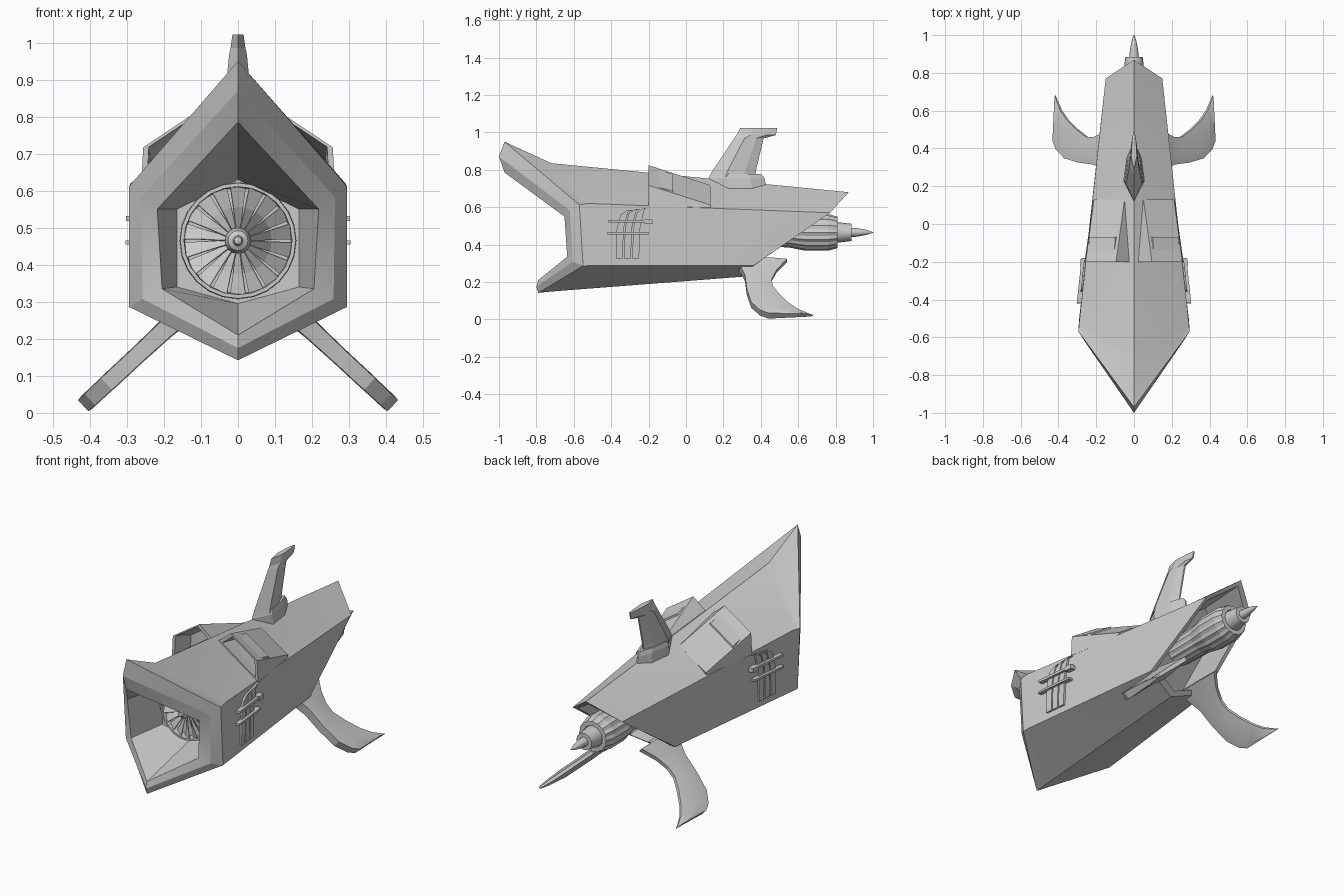
import bpy, bmesh, math
from mathutils import Vector, Matrix

if "Cube" in bpy.data.objects:
    bpy.data.objects.remove(bpy.data.objects["Cube"])

AX = 0.465  # height of the engine axis


def finish(name, bm, smooth=None):
    bmesh.ops.recalc_face_normals(bm, faces=bm.faces)
    me = bpy.data.meshes.new(name)
    bm.to_mesh(me)
    bm.free()
    ob = bpy.data.objects.new(name, me)
    bpy.context.collection.objects.link(ob)
    if smooth:
        bpy.ops.object.select_all(action='DESELECT')
        ob.select_set(True)
        bpy.context.view_layer.objects.active = ob
        bpy.ops.object.shade_smooth_by_angle(angle=math.radians(smooth))
    return ob


def add_loft(bm, rings, caps=True):
    loops = [[bm.verts.new(p) for p in r] for r in rings]
    n = len(loops[0])
    for a, b in zip(loops, loops[1:]):
        for i in range(n):
            j = (i + 1) % n
            bm.faces.new((a[i], a[j], b[j], b[i]))
    if caps:
        bm.faces.new(loops[0])
        bm.faces.new(loops[-1])


def loft(name, rings, smooth=None, caps=True):
    bm = bmesh.new()
    add_loft(bm, rings, caps)
    return finish(name, bm, smooth)


def lathe(name, profile, sides=24, ridge=0.0, smooth=None, caps=True):
    # profile of (y, radius) turned about the engine axis; ridge alternates radii
    rings = []
    for y, r in profile:
        ring = []
        for i in range(sides):
            a = 2 * math.pi * i / sides
            q = r * (1 - ridge * (i % 2))
            ring.append((q * math.sin(a), y, AX + q * math.cos(a)))
        rings.append(ring)
    return loft(name, rings, smooth, caps)


def hexring(top, sh, lo, bot):
    m = lambda p: (-p[0], p[1], p[2])
    return [(0, *top), sh, lo, (0, *bot), m(lo), m(sh)]


# Hull: one skin from the intake throat round the lip to the rear cavity
loft("hull", [
    hexring((-.42, .63), (.165, -.42, .55), (.165, -.42, .34), (-.42, .295)),
    hexring((-.97, .785), (.218, -.65, .55), (.205, -.635, .335), (-.79, .21)),
    hexring((-1.0, .87), (.262, -.62, .582), (.258, -.605, .308), (-.80, .175)),
    hexring((-.97, .95), (.294, -.57, .612), (.294, -.55, .286), (-.79, .142)),
    hexring((-.72, .835), (.29, -.52, .62), (.29, -.50, .288), (-.72, .149)),
    hexring((.87, .68), (.15, .77, .57), (.187, .36, .287), (.30, .228)),
    hexring((.845, .655), (.132, .75, .562), (.165, .38, .30), (.33, .25)),
    hexring((.58, .64), (.125, .50, .555), (.15, .16, .31), (.11, .26)),
], smooth=18)

# Intake fan: rim, blades, hub
lathe("fan_rim", [(-.41, .158), (-.455, .156), (-.455, .146), (-.41, .142), (-.41, .158)],
      smooth=30, caps=False)
bm = bmesh.new()
for k in range(18):
    rot = Matrix.Translation((0, 0, AX)) @ Matrix.Rotation(2 * math.pi * k / 18, 4, 'Y')
    rings = []
    for r, w, pitch in ((.025, .008, .9), (.09, .016, .65), (.15, .024, .45)):
        d = Vector((w * math.cos(pitch), w * math.sin(pitch), 0))
        n = Vector((-d.y, d.x, 0)).normalized() * .0015
        c = Vector((0, -.438, r))
        rings.append([rot @ (c + s * d + t * n) for s, t in ((1, 1), (-1, 1), (-1, -1), (1, -1))])
    add_loft(bm, rings)
finish("fan_blades", bm)
lathe("fan_hub", [(-.41, .036), (-.46, .035), (-.48, .027), (-.487, .014), (-.505, .010), (-.508, .004)],
      sides=16, smooth=30)

# Exhaust: petalled nozzle, tail sleeve, spike
lathe("exhaust_nozzle", [(.36, .075), (.55, .08), (.64, .098), (.76, .098), (.81, .084), (.81, .06), (.74, .055)],
      sides=32, ridge=.06)
lathe("tail_sleeve", [(.60, .06), (.80, .056), (.885, .046), (.885, .025)], sides=16, smooth=30)
lathe("tail_spike", [(.87, .026), (.92, .022), (.97, .012), (1.0, .002)], sides=12, smooth=30)


# Dorsal fin with its collar
def lens(z, y0, y1, w):
    k = y1 - y0
    return [(0, y0, z), (w, y0 + .35 * k, z), (w * .7, y0 + .75 * k, z), (.004, y1, z),
            (-.004, y1, z), (-w * .7, y0 + .75 * k, z), (-w, y0 + .35 * k, z)]


loft("fin_collar", [lens(.70, .12, .43, .055), lens(.755, .12, .42, .05), lens(.778, .14, .40, .043)])
loft("dorsal_fin", [lens(.765, .125, .37, .044), lens(.80, .145, .375, .04), lens(.968, .258, .415, .024),
                    lens(.985, .27, .48, .02), lens(1.022, .29, .488, .015)])

# Swept lower fins: (front x, front y, back x, back y, half thickness)
STATIONS = [(.10, .26, .10, .54, .034), (.15, .29, .16, .485, .03), (.20, .315, .21, .46, .026),
            (.28, .325, .25, .462, .024), (.355, .348, .30, .50, .024), (.40, .395, .35, .55, .023),
            (.418, .44, .385, .60, .023), (.416, .60, .41, .66, .014), (.416, .66, .416, .68, .008)]


def fin_ring(s, fx, fy, bx, by, t):
    out = []
    for u, k in ((0, .9), (.35, 1), (1, .35), (1, -.35), (.35, -1), (0, -.9)):
        x, y = fx + (bx - fx) * u, fy + (by - fy) * u
        z = .25 - .93 * (x - .17)
        out.append((s * (x + .68 * t * k), y, z + .73 * t * k))
    return out


for s, side in ((1, "right"), (-1, "left")):
    loft("lower_fin_" + side, [fin_ring(s, *st) for st in STATIONS], smooth=20)

    # Shoulder scoop: wedge with a recessed mouth
    outer = [(.022, -.2, .765), (.095, -.2, .824), (.256, -.2, .717), (.262, -.2, .60)]
    mid = Vector((.16, -.2, .725))
    inner = [mid + (Vector(p) - mid) * .84 for p in outer]
    deep = [p + Vector((-.005, .13, -.03)) for p in inner]
    tail = [(.045, .12, .70), (.05, .13, .718), (.212, .13, .612), (.215, .13, .59)]
    flip = lambda ring: [(s * p[0], p[1], p[2]) for p in ring]
    loft("scoop_" + side, [flip(r) for r in (deep, inner, outer, tail)])

    # Side grille: bent strips crossed by two bars, following the hull taper
    wall = lambda y: .29 - .108 * (y + .52)
    prof = lambda poly, d: [[(s * (wall(y) + e), y, z) for y, z in poly] for e in (-.02, d)]
    bm = bmesh.new()
    for i in range(3):
        y = -.375 + .044 * i
        h = .018 * i
        add_loft(bm, prof([(y, .325), (y + .036, .325), (y + .042, .49), (y + .066, .575 + h / 2),
                           (y + .095, .585 + h / 3), (y + .06, .583 + h / 3), (y + .025, .56 + h / 3),
                           (y + .005, .49)], .010))
    finish("grille_strips_" + side, bm)
    bm = bmesh.new()
    for z, y0, y1, h in ((.525, -.415, -.18, .007), (.46, -.42, -.20, .006)):
        add_loft(bm, prof([(y0, z - h), (y1, z - h), (y1, z + h), (y0, z + h)], .024))
    add_loft(bm, prof([(-.222, .51), (-.18, .51), (-.18, .535), (-.222, .535)], .028))
    finish("grille_bars_" + side, bm)
